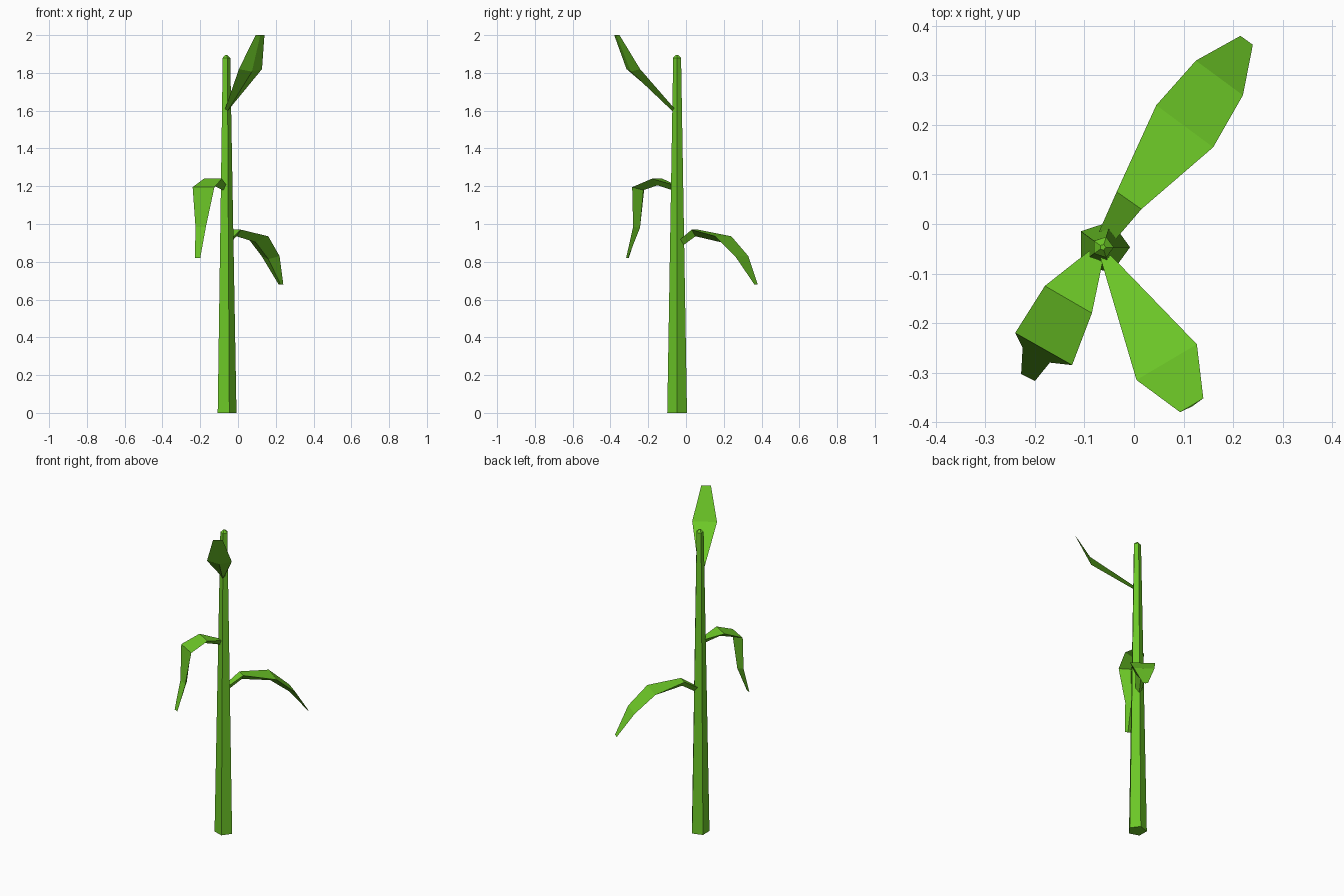
import bpy, bmesh, math
from mathutils import Vector

if "Cube" in bpy.data.objects:
    bpy.data.objects.remove(bpy.data.objects["Cube"])

green = bpy.data.materials.new("leaf_green")
green.diffuse_color = (0.15, 0.57, 0.02, 1)
green.use_nodes = True
green.node_tree.nodes["Principled BSDF"].inputs["Base Color"].default_value = green.diffuse_color


def finish(name, bm):
    bmesh.ops.recalc_face_normals(bm, faces=bm.faces)
    mesh = bpy.data.meshes.new(name)
    bm.to_mesh(mesh)
    bm.free()
    mesh.materials.append(green)
    obj = bpy.data.objects.new(name, mesh)
    bpy.context.collection.objects.link(obj)
    return obj


def loft(bm, rings):
    """Skin equal-length closed rings and cap both ends."""
    rings = [[bm.verts.new(p) for p in ring] for ring in rings]
    n = len(rings[0])
    for a, b in zip(rings, rings[1:]):
        for i in range(n):
            j = (i + 1) % n
            bm.faces.new((a[i], a[j], b[j], b[i]))
    bm.faces.new(rings[0])
    bm.faces.new(rings[-1])


def leaf(name, stations):
    """Each station: left x, y, right x, y, height, keel depth. Flat top, keeled underside."""
    left = [Vector((s[0], s[1], s[4])) for s in stations]
    right = [Vector((s[2], s[3], s[4])) for s in stations]
    mid = [(a + b) / 2 for a, b in zip(left, right)]
    rings = []
    for i, s in enumerate(stations):
        before = mid[max(i - 1, 0)]
        after = mid[min(i + 1, len(mid) - 1)]
        up = (right[i] - left[i]).cross(after - before).normalized()
        rings.append((left[i], right[i], mid[i] - up * s[5]))
    bm = bmesh.new()
    loft(bm, rings)
    finish(name, bm)


# Five-sided tapering stem with a small bevelled tip
bm = bmesh.new()
loft(bm, [[(-0.063 + r * math.cos(k * math.tau / 5),
            -0.047 + r * math.sin(k * math.tau / 5), z) for k in range(5)]
          for r, z in ((0.055, 0), (0.022, 1.88), (0.006, 1.895))])
finish("stem", bm)

# Low leaf, arching towards the back right
leaf("low_leaf", [
    (-0.075, -0.025, -0.045, -0.04, 0.91, 0.03),
    (-0.035, 0.065, 0.015, 0.03, 0.97, 0.035),
    (0.045, 0.24, 0.16, 0.155, 0.935, 0.035),
    (0.125, 0.33, 0.22, 0.26, 0.83, 0.025),
    (0.215, 0.38, 0.24, 0.362, 0.68, 0.003)])

# Middle leaf, folding sharply down at the front left
leaf("middle_leaf", [
    (-0.06, -0.06, -0.085, -0.05, 1.205, 0.03),
    (-0.085, -0.18, -0.18, -0.125, 1.24, 0.035),
    (-0.125, -0.285, -0.24, -0.22, 1.195, 0.035),
    (-0.17, -0.28, -0.225, -0.25, 0.985, 0.025),
    (-0.20, -0.317, -0.228, -0.303, 0.82, 0.003)])

# Upper leaf, rising to the front right
leaf("upper_leaf", [
    (-0.05, -0.06, -0.068, -0.068, 1.61, 0.015),
    (0.127, -0.243, 0.005, -0.315, 1.82, 0.02),
    (0.14, -0.352, 0.093, -0.38, 2.0, 0.003)])
